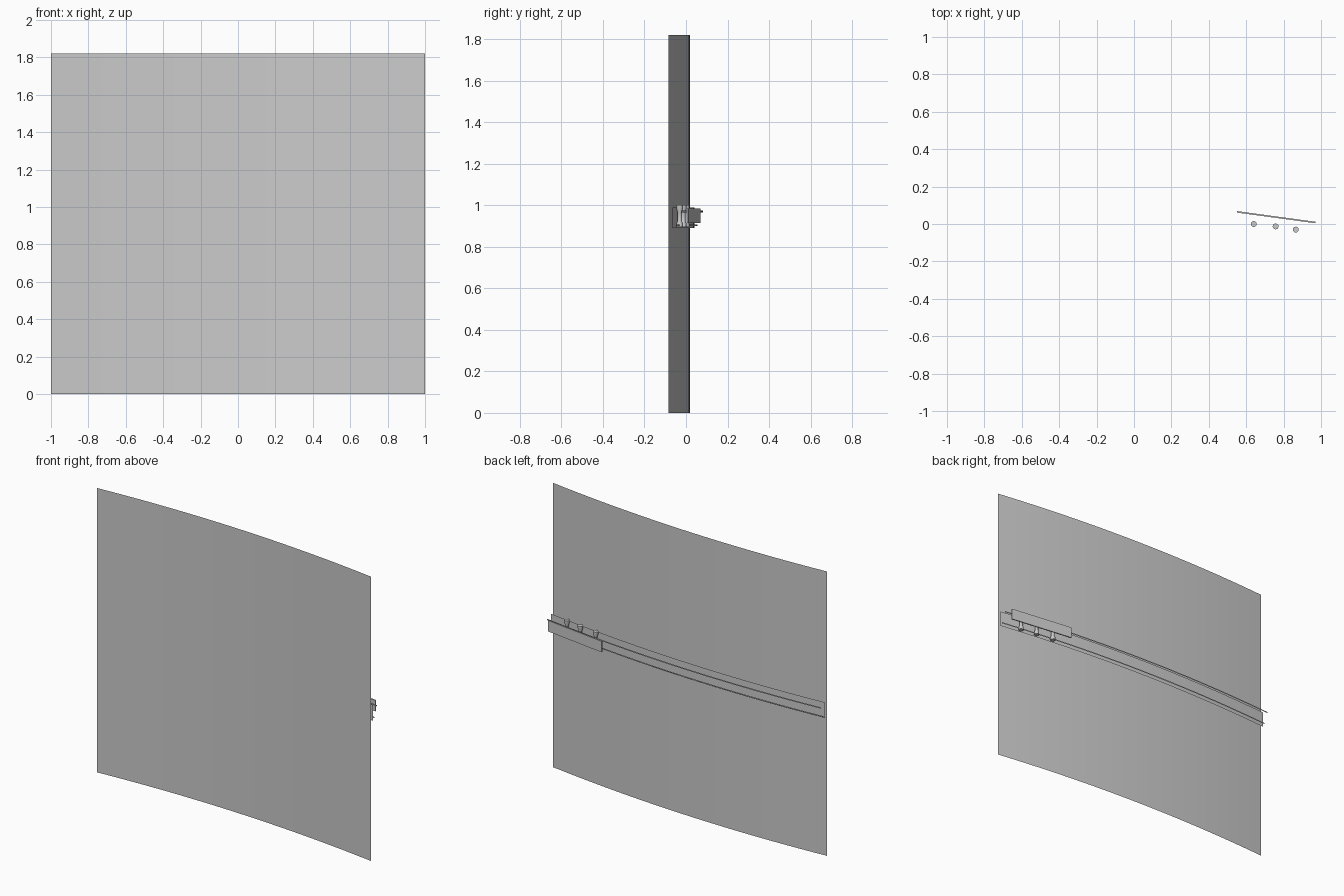
import bpy, bmesh, math
from mathutils import Matrix

cube = bpy.data.objects.get("Cube")
if cube:
    bpy.data.objects.remove(cube)

grey = bpy.data.materials.new("light_grey")
grey.use_nodes = True
colour = (0.6, 0.6, 0.6, 1)
grey.diffuse_color = colour
grey.node_tree.nodes["Principled BSDF"].inputs["Base Color"].default_value = colour


def make(name, bm):
    """Turn a bmesh into a finished object."""
    mesh = bpy.data.meshes.new(name)
    bm.to_mesh(mesh)
    bm.free()
    mesh.materials.append(grey)
    obj = bpy.data.objects.new(name, mesh)
    bpy.context.collection.objects.link(obj)
    bpy.context.view_layer.objects.active = obj
    for other in bpy.context.selected_objects:
        other.select_set(False)
    obj.select_set(True)
    bpy.ops.object.shade_smooth_by_angle(angle=math.radians(30))
    return obj


def bow(x):
    """Depth of the bowed sheet at x."""
    return 0.0115 - 0.0425 * x - 0.054 * x * x


def curved_strip(name, offset, bottom, top, segments=32):
    """Upright sheet that follows the bow, set back by offset."""
    bm = bmesh.new()
    columns = []
    for i in range(segments + 1):
        x = -1 + 2 * i / segments
        y = bow(x) + offset
        columns.append([bm.verts.new((x, y, z)) for z in (bottom, top)])
    for a, b in zip(columns, columns[1:]):
        bm.faces.new((a[0], b[0], b[1], a[1]))
    make(name, bm)


# Main sheet, backing band and two thin rails
curved_strip("main_sheet", 0, 0, 1.82)
curved_strip("backing_band", 0.02, 0.89, 0.99)
curved_strip("upper_rail", 0.062, 0.966, 0.974)
curved_strip("lower_rail", 0.036, 0.9, 0.908)

# Flat plate behind the rails
x0, y0, x1, y1 = 0.55, 0.065, 0.97, 0.008
bm = bmesh.new()
bmesh.ops.create_cube(bm, size=1)
bmesh.ops.scale(bm, vec=(math.hypot(x1 - x0, y1 - y0), 0.008, 0.07), verts=bm.verts)
bmesh.ops.transform(
    bm,
    matrix=Matrix.Translation(((x0 + x1) / 2, (y0 + y1) / 2, 0.95))
    @ Matrix.Rotation(math.atan2(y1 - y0, x1 - x0), 4, "Z"),
    verts=bm.verts)
make("back_plate", bm)


def spool(name, x, y, sides=12):
    """Turned post with a wide foot and head."""
    profile = [(0.016, 0.895), (0.016, 0.91), (0.01, 0.925),
               (0.01, 0.965), (0.016, 0.985), (0.016, 1.0)]
    bm = bmesh.new()
    rings = []
    for r, z in profile:
        angles = [math.tau * i / sides for i in range(sides)]
        rings.append([bm.verts.new((x + r * math.cos(a), y + r * math.sin(a), z))
                      for a in angles])
    for low, high in zip(rings, rings[1:]):
        for i in range(sides):
            j = (i + 1) % sides
            bm.faces.new((low[i], low[j], high[j], high[i]))
    bm.faces.new(reversed(rings[0]))
    bm.faces.new(rings[-1])
    make(name, bm)


# Three posts between the band and the plate
for n, (x, y) in enumerate([(0.64, 0.0), (0.757, -0.013), (0.865, -0.03)], 1):
    spool(f"post_{n}", x, y)
